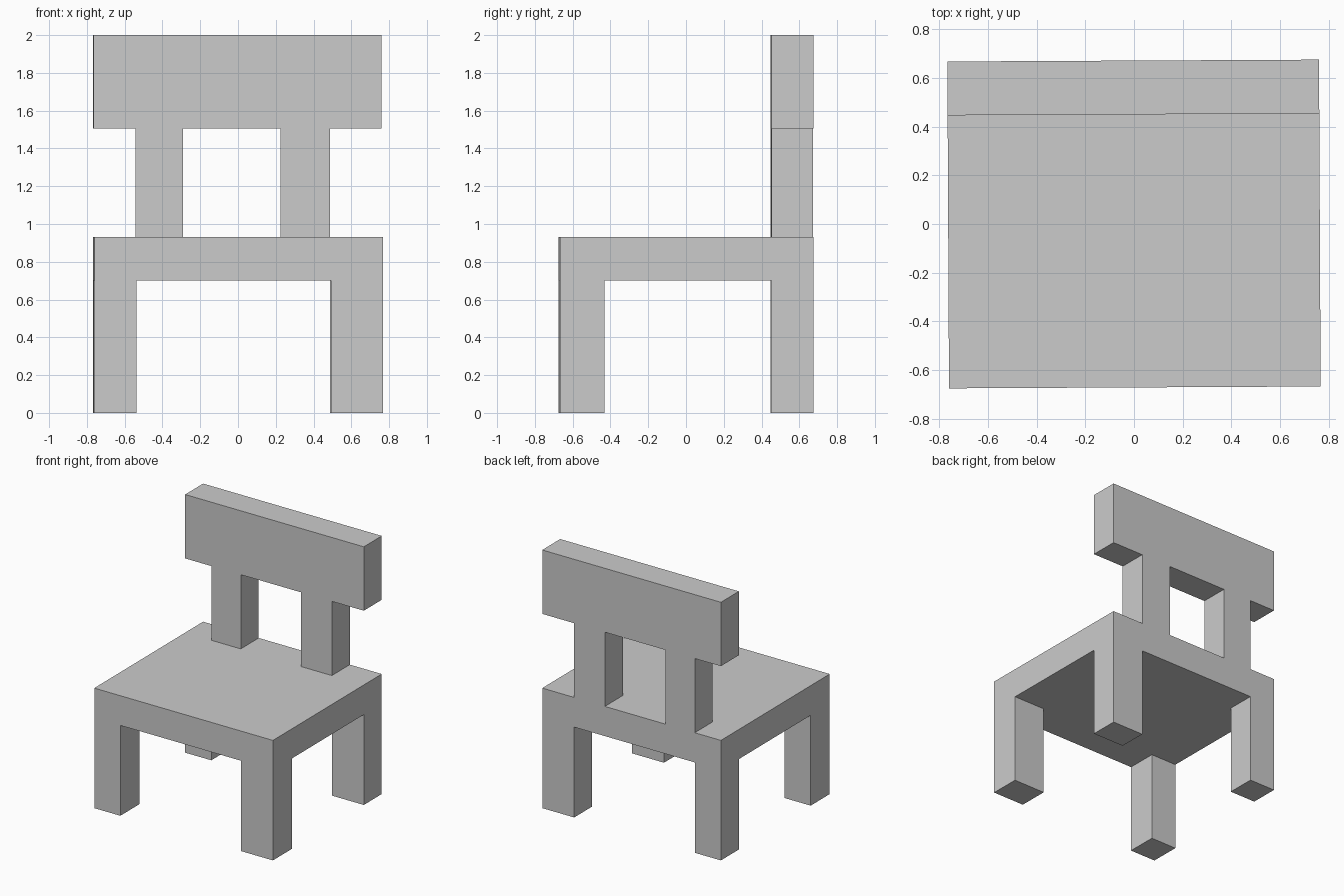
import bpy
import bmesh
from mathutils import Vector

if "Cube" in bpy.data.objects:
    bpy.data.objects.remove(bpy.data.objects["Cube"])

TURN = 0.005  # the whole chair is turned very slightly about z


def block_mesh(name, xs, ys, zs, solid):
    """Join the solid cells of a cut grid into one clean outer shell."""
    cuts = (xs, ys, zs)
    cells = {(i, j, k) for i in range(len(xs) - 1) for j in range(len(ys) - 1)
             for k in range(len(zs) - 1) if solid(i, j, k)}
    bm = bmesh.new()
    for cell in cells:
        for axis in range(3):
            for side in (0, 1):
                neighbour = list(cell)
                neighbour[axis] += 2 * side - 1
                if tuple(neighbour) in cells:
                    continue
                u, v = (axis + 1) % 3, (axis + 2) % 3
                corners = []
                for du, dv in ((0, 0), (1, 0), (1, 1), (0, 1)):
                    p = Vector()
                    p[axis] = cuts[axis][cell[axis] + side]
                    p[u] = cuts[u][cell[u] + du]
                    p[v] = cuts[v][cell[v] + dv]
                    corners.append(bm.verts.new(p))
                bm.faces.new(corners if side else corners[::-1])
    bmesh.ops.remove_doubles(bm, verts=bm.verts[:], dist=0.0001)
    bmesh.ops.dissolve_limit(bm, angle_limit=0.01, verts=bm.verts[:], edges=bm.edges[:])
    bmesh.ops.recalc_face_normals(bm, faces=bm.faces[:])
    mesh = bpy.data.meshes.new(name)
    bm.to_mesh(mesh)
    bm.free()
    obj = bpy.data.objects.new(name, mesh)
    bpy.context.collection.objects.link(obj)
    obj.rotation_euler.z = TURN
    return obj


# Seat slab with a leg under each corner
block_mesh("seat_and_legs",
           (-0.763, -0.54, 0.49, 0.763), (-0.671, -0.436, 0.45, 0.671), (0, 0.70, 0.93),
           lambda i, j, k: k == 1 or (i != 1 and j != 1))

# Two posts carrying the wide top rail
block_mesh("backrest",
           (-0.763, -0.54, -0.288, 0.228, 0.49, 0.763), (0.45, 0.671), (0.93, 1.505, 2.0),
           lambda i, j, k: k == 1 or i in (1, 3))
